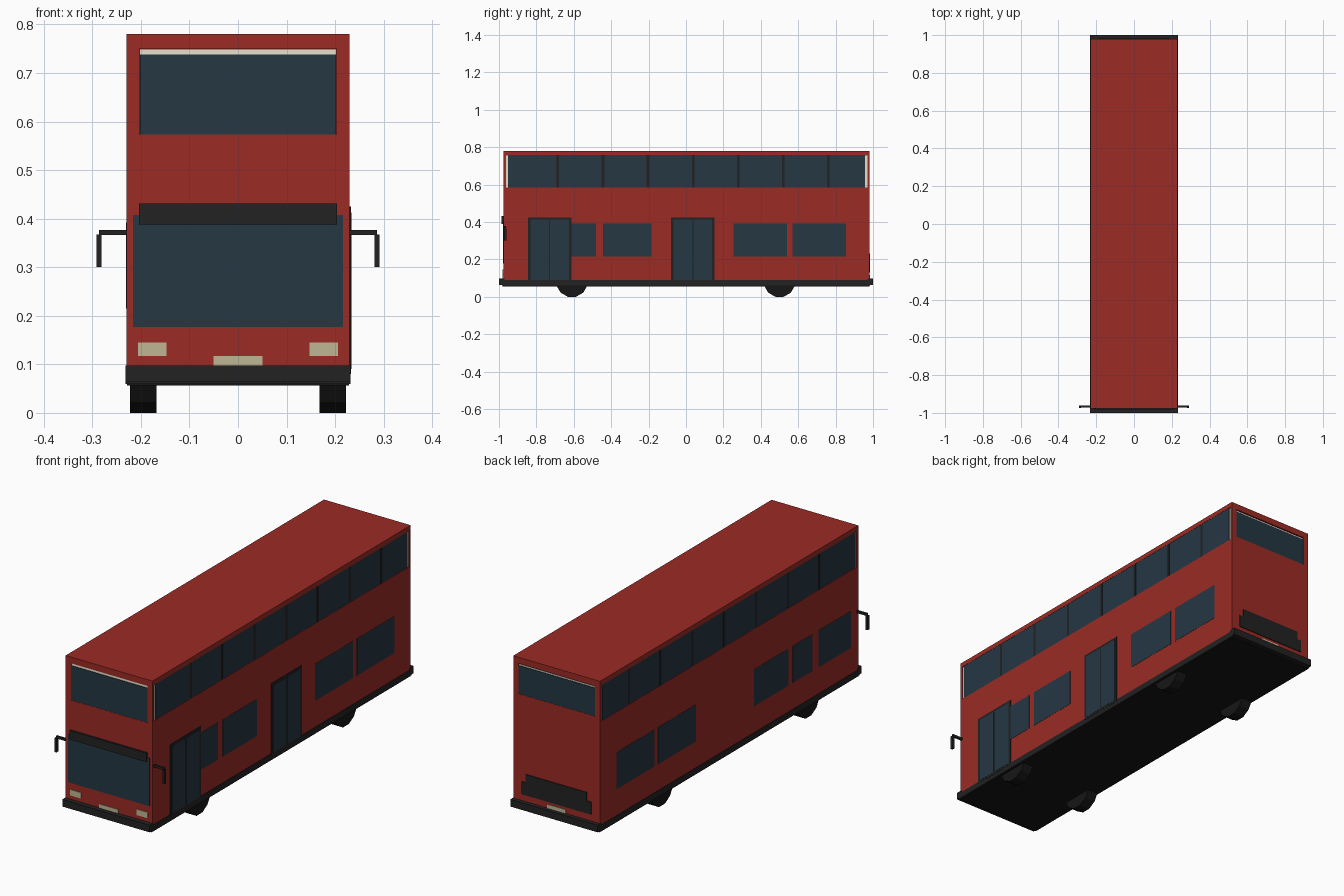
import bpy, bmesh, math
from mathutils import Matrix, Vector

if "Cube" in bpy.data.objects:
    bpy.data.objects.remove(bpy.data.objects["Cube"])


def material(name, r, g, b):
    m = bpy.data.materials.new(name)
    m.diffuse_color = (r, g, b, 1)
    m.use_nodes = True
    m.node_tree.nodes["Principled BSDF"].inputs["Base Color"].default_value = m.diffuse_color
    return m


RED = material("bus red", 0.33, 0.024, 0.018)
GLASS = material("tinted glass", 0.018, 0.038, 0.055)
DARK = material("charcoal trim", 0.016, 0.016, 0.016)
TYRE = material("tyre black", 0.008, 0.008, 0.008)
LAMP = material("lamp tan", 0.53, 0.47, 0.30)
CREAM = material("cream lining", 0.90, 0.86, 0.70)


def finish(name, bm, mat):
    bmesh.ops.recalc_face_normals(bm, faces=bm.faces)
    me = bpy.data.meshes.new(name)
    bm.to_mesh(me)
    bm.free()
    ob = bpy.data.objects.new(name, me)
    bpy.context.collection.objects.link(ob)
    if mat:
        me.materials.append(mat)
    return ob


def box(name, mat, x, y, z):
    """Box from (min, max) ranges on each axis."""
    bm = bmesh.new()
    bmesh.ops.create_cube(bm, size=1)
    for v in bm.verts:
        v.co = Vector([(r[0] + r[1]) / 2 + c * (r[1] - r[0])
                       for c, r in zip(v.co, (x, y, z))])
    return finish(name, bm, mat)


def side_plate(name, mat, s, y, z, a, b):
    """Plate on the side s, spanning a..b outward from the centre plane."""
    return box(name, mat, sorted((s * a, s * b)), y, z)


def cut(body, cutter):
    cutter.hide_render = True
    cutter.display_type = 'WIRE'
    mod = body.modifiers.new("opening", 'BOOLEAN')
    mod.operation = 'DIFFERENCE'
    mod.solver = 'EXACT'
    mod.object = cutter
    bpy.context.view_layer.objects.active = body
    bpy.ops.object.modifier_apply(modifier=mod.name)
    bpy.data.objects.remove(cutter)


W, FRONT, BACK = 0.23, -0.977, 0.98

# Body shell with shallow recesses for the upper deck windows
body = box("body", RED, (-W, W), (FRONT, BACK), (0.075, 0.78))
for s in (-1, 1):
    cut(body, side_plate("side_cutter", None, s, (-0.963, 0.97), (0.585, 0.757), W - 0.006, W + 0.05))
cut(body, box("front_cutter", None, (-0.203, 0.203), (FRONT - 0.05, FRONT + 0.006), (0.573, 0.75)))
cut(body, box("back_cutter", None, (-0.203, 0.203), (BACK - 0.006, BACK + 0.05), (0.605, 0.75)))

# Upper front and back windows with cream lining behind
box("upper_front_lining", CREAM, (-0.202, 0.202), (FRONT + 0.004, FRONT + 0.007), (0.573, 0.748))
box("upper_windscreen", GLASS, (-0.202, 0.202), (FRONT + 0.001, FRONT + 0.005), (0.573, 0.738))
box("upper_back_lining", CREAM, (-0.202, 0.202), (BACK - 0.007, BACK - 0.004), (0.605, 0.746))
box("upper_back_window", GLASS, (-0.202, 0.202), (BACK - 0.005, BACK - 0.001), (0.605, 0.74))

# Upper side windows and lower side windows
right_windows = [(-0.63, -0.48), (-0.445, -0.185), (0.255, 0.54), (0.57, 0.855)]
left_windows = [(-0.92, -0.675)] + right_windows
for s, side, lower in ((1, "right", right_windows), (-1, "left", left_windows)):
    side_plate(side + "_upper_lining", CREAM, s, (-0.963, 0.97), (0.585, 0.755), W - 0.007, W - 0.004)
    side_plate(side + "_upper_glass", GLASS, s, (-0.953, 0.958), (0.585, 0.757), W - 0.005, W - 0.001)
    for i in range(7):
        y = -0.685 + i * 0.241
        side_plate(side + "_window_pillar", DARK, s, (y - 0.007, y + 0.007), (0.585, 0.757), W - 0.003, W)
    for y in lower:
        side_plate(side + "_lower_window", GLASS, s, y, (0.215, 0.392), W - 0.003, W + 0.001)

# Two double doors on the right side: dark frame with two glass leaves
for y0, y1 in ((-0.845, -0.613), (-0.08, 0.153)):
    mid = (y0 + y1) / 2
    side_plate("door_frame", DARK, 1, (y0, y1), (0.08, 0.425), W - 0.003, W + 0.003)
    for y in ((y0 + 0.013, mid - 0.003), (mid + 0.003, y1 - 0.013)):
        side_plate("door_glass", GLASS, 1, y, (0.09, 0.413), W, W + 0.004)

# Lower windscreen, destination panel, headlights and plates
box("windscreen", GLASS, (-0.216, 0.216), (FRONT - 0.002, FRONT + 0.003), (0.177, 0.408))
box("destination_panel", DARK, (-0.204, 0.204), (FRONT - 0.009, FRONT + 0.003), (0.388, 0.431))
for s in (-1, 1):
    box("headlight", LAMP, sorted((s * 0.147, s * 0.206)), (FRONT - 0.003, FRONT + 0.003), (0.117, 0.145))
box("front_plate", LAMP, (-0.05, 0.05), (FRONT - 0.003, FRONT + 0.003), (0.09, 0.117))
box("back_plate", LAMP, (-0.05, 0.05), (BACK - 0.003, BACK + 0.003), (0.09, 0.117))

# Stepped engine grille on the back
box("grille_lower", DARK, (-0.185, 0.185), (BACK - 0.003, BACK + 0.004), (0.13, 0.19))
box("grille_upper", DARK, (-0.162, 0.162), (BACK - 0.003, BACK + 0.004), (0.18, 0.23))

# Skirt, underside and bumpers
box("skirt", DARK, (-0.232, 0.232), (-0.985, 0.985), (0.06, 0.089))
box("underside", TYRE, (-0.229, 0.229), (-0.98, 0.98), (0.056, 0.07))
box("front_bumper", DARK, (-0.232, 0.232), (-1.0, -0.97), (0.064, 0.098))
box("back_bumper", DARK, (-0.232, 0.232), (0.97, 1.0), (0.064, 0.098))

# Twelve-sided wheels, flat edge on the ground
R = 0.086
for y, place in ((-0.61, "front"), (0.5, "back")):
    for s in (-1, 1):
        bm = bmesh.new()
        bmesh.ops.create_cone(bm, cap_ends=True, segments=12, radius1=R, radius2=R, depth=0.055)
        spin = Matrix.Rotation(math.pi / 12, 4, 'Z')
        tilt = Matrix.Rotation(math.pi / 2, 4, 'Y')
        move = Matrix.Translation((s * 0.195, y, R * math.cos(math.pi / 12)))
        bmesh.ops.transform(bm, matrix=move @ tilt @ spin, verts=bm.verts)
        finish(place + "_wheel", bm, TYRE)

# Mirrors: arm out from the body with a hanging mirror
for s in (-1, 1):
    side_plate("mirror_arm", DARK, s, (-0.972, -0.962), (0.366, 0.377), 0.225, 0.286)
    side_plate("mirror", DARK, s, (-0.974, -0.96), (0.30, 0.367), 0.281, 0.291)
